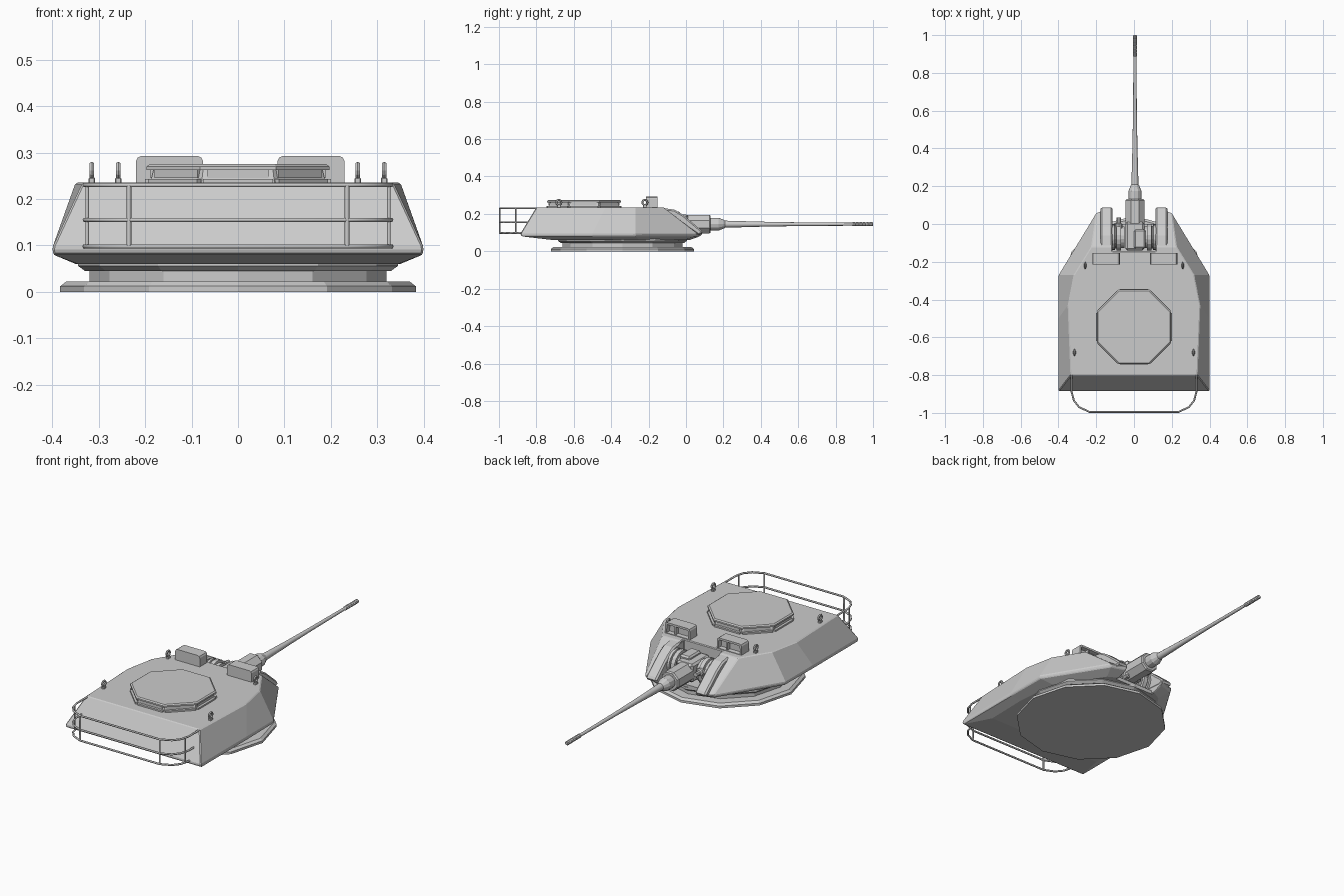
import bpy, bmesh, math
from mathutils import Vector

if "Cube" in bpy.data.objects:
    bpy.data.objects.remove(bpy.data.objects["Cube"])


def finish(name, bm, bevel=0, smooth=False):
    bmesh.ops.recalc_face_normals(bm, faces=bm.faces)
    me = bpy.data.meshes.new(name)
    bm.to_mesh(me)
    bm.free()
    if smooth:
        for p in me.polygons:
            p.use_smooth = len(p.vertices) == 4
    ob = bpy.data.objects.new(name, me)
    bpy.context.collection.objects.link(ob)
    if bevel:
        m = ob.modifiers.new("bevel", 'BEVEL')
        m.width, m.segments, m.limit_method = bevel, 1, 'ANGLE'
    return ob


def loft(name, rings, bevel=0, smooth=False):
    bm = bmesh.new()
    vs = [[bm.verts.new(p) for p in r] for r in rings]
    n = len(vs[0])
    for a, b in zip(vs, vs[1:]):
        for i in range(n):
            bm.faces.new((a[i], a[(i + 1) % n], b[(i + 1) % n], b[i]))
    bm.faces.new(vs[0])
    bm.faces.new(vs[-1])
    return finish(name, bm, bevel, smooth)


def lathe(name, c, axis, profile, sides, turn=0, smooth=False):
    """Profile of (distance along axis, radius) turned about a line through c."""
    rings = []
    for d, r in profile:
        ring = []
        for i in range(sides):
            a = math.radians(turn) + 2 * math.pi * i / sides
            u, v = r * math.cos(a), r * math.sin(a)
            off = {'x': (d, u, v), 'y': (u, d, v), 'z': (u, v, d)}[axis]
            ring.append(Vector(c) + Vector(off))
        rings.append(ring)
    return loft(name, rings, smooth=smooth)


def box(name, x, y, z, bevel=0):
    rings = [[(x[0], y[0], h), (x[1], y[0], h), (x[1], y[1], h), (x[0], y[1], h)] for h in z]
    return loft(name, rings, bevel)


def tube(name, pts, r):
    cu = bpy.data.curves.new(name, 'CURVE')
    cu.dimensions = '3D'
    cu.bevel_depth, cu.bevel_resolution, cu.use_fill_caps = r, 1, True
    s = cu.splines.new('POLY')
    s.points.add(len(pts) - 1)
    for p, q in zip(s.points, pts):
        p.co = (*q, 1)
    ob = bpy.data.objects.new(name, cu)
    bpy.context.collection.objects.link(ob)
    return ob


def outline(half, z):
    return [(x, y, z) for x, y in half] + [(-x, y, z) for x, y in reversed(half)]


# Turret ring
RC = (0, -.34, 0)
lathe("base_ring", RC, 'z', [(0, .383), (.012, .383), (.022, .37)], 12)
lathe("ring_neck", RC, 'z', [(.02, .32), (.05, .32)], 12)
lathe("ring_collar", RC, 'z', [(.045, .33), (.056, .345), (.068, .345)], 12)

# Faceted hull with a notch for the gun
top = [(.335, -.8), (.35, -.43), (.318, -.27), (.225, -.12), (.115, -.12), (.115, -.145)]
mid = [(.4, -.885), (.4, -.5), (.4, -.27), (.2, .06), (.115, .09), (.115, -.145)]
low = [(.398, -.88), (.398, -.5), (.395, -.27), (.195, .05), (.115, .075), (.115, -.145)]
bot = [(.345, -.71), (.35, -.48), (.33, -.25), (.17, -.01), (.115, .02), (.115, -.145)]
loft("hull", [outline(bot, .06), outline(low, .08), outline(mid, .095), outline(top, .235)], .004)
loft("notch_floor", [[(-.12, -.15, z), (.12, -.15, z), (.12, .0, z), (-.12, .0, z)] for z in (.06, .08)])

# Raised cheek plates either side of the gun
for s in (-1, 1):
    prof = [(-.15, .1), (-.15, .236), (-.06, .222), (-.015, .195), (.085, .11), (.09, .095), (.06, .085)]
    loft("cheek_plate", [[(s * x, y, z) for y, z in prof] for x in (.114, .177)], .008)

# Mantlet drums, breech block and supporting trunnions
GX, GZ = .005, .145
for s in (-1, 1):
    lathe("mantlet_drum", (0, -.07, GZ), 'x',
          [(s * .05, .058), (s * .068, .058), (s * .07, .07), (s * .092, .07), (s * .094, .06),
           (s * .1, .06), (s * .102, .068), (s * .116, .068)], 18, smooth=False)
box("breech_block", (-.045, .055), (-.14, .01), (.1, .197), .01)
box("breech_cover", (.0, .062), (-.13, -.03), (.12, .212), .008)
lathe("coaxial_gun", (-.08, 0, .165), 'y', [(-.06, .02), (.0, .02), (.004, .012), (.035, .012)], 8)

# Main gun: octagonal sleeve, collar, tapering barrel and slotted muzzle
lathe("gun_sleeve", (GX, 0, GZ), 'y', [(-.03, .054), (.125, .054), (.132, .048)], 8, 22.5)
lathe("gun_collar", (GX, 0, GZ), 'y', [(.12, .034), (.175, .034), (.205, .022), (.21, .018)], 12)
lathe("barrel", (GX, 0, GZ), 'y', [(.2, .019), (.42, .013), (.6, .01), (.89, .008)], 12, smooth=True)
muzzle = [(.885, .008), (.89, .011)]
for i in range(5):
    y = .91 + i * .018
    muzzle += [(y - .006, .011), (y - .003, .009), (y, .011)]
lathe("muzzle_brake", (GX, 0, GZ), 'y', muzzle + [(.996, .011), (1, .008)], 10)

# Sight housings with recessed windows facing forward
for x0, x1 in ((-.22, -.075), (.085, .23)):
    bm = bmesh.new()
    pts = [(x0, .23), (x1, .23), (x1, .281), (x1 - .004, .289), (x1 - .012, .293),
           (x0 + .012, .293), (x0 + .004, .289), (x0, .281)]
    b, f = [[bm.verts.new((x, y, z)) for x, z in pts] for y in (-.215, -.153)]
    for i in range(8):
        bm.faces.new((b[i], b[(i + 1) % 8], f[(i + 1) % 8], f[i]))
    bm.faces.new(b)
    win = bm.faces.new(f)
    bmesh.ops.recalc_face_normals(bm, faces=bm.faces)
    bmesh.ops.inset_region(bm, faces=[win], thickness=.011)
    bmesh.ops.inset_region(bm, faces=[win], thickness=.003, depth=-.022)
    finish("sight_housing", bm)
    xm = x0 + (x1 - x0) * .6
    box("sight_divider", (xm - .004, xm + .004), (-.18, -.155), (.24, .284))

# Octagonal hatch with vision blocks round its rim
HC = (0, -.545, 0)
k = 1 / math.cos(math.pi / 8)
lathe("hatch_ring", HC, 'z', [(.232, .19 * k), (.262, .182 * k)], 8, 22.5)
lathe("hatch_lid", HC, 'z', [(.262, .197 * k), (.27, .197 * k), (.275, .19 * k)], 8, 22.5)
for i in range(8):
    a = math.radians(45 * i)
    ca, sa = math.cos(a), math.sin(a)
    for nm, w, r0, r1, z0, z1 in (("hatch_sill", .075, .18, .2, .234, .243),
                                  ("vision_block", .066, .175, .189, .245, .262)):
        ob = box(nm, (r0, r1), (-w, w), (z0, z1))
        ob.location = HC
        ob.rotation_euler.z = a

# Lifting eyes
for s in (-1, 1):
    for x, y in ((.258, -.22), (.315, -.68)):
        box("eye_base", (s * x - .007, s * x + .007), (y - .01, y + .01), (.232, .246), .002)
        bpy.ops.mesh.primitive_torus_add(major_segments=12, minor_segments=6, major_radius=.0135,
                                         minor_radius=.0055, location=(s * x, y, .261),
                                         rotation=(0, math.pi / 2, 0))
        bpy.context.object.name = "lifting_eye"

# Rear stowage rails and posts
for z, y0 in ((.23, -.8), (.155, -.84), (.098, -.87)):
    half = [(.33, y0), (.33, -.89), (.318, -.935), (.29, -.97), (.235, -.995)]
    tube("stowage_rail", outline(half, z), .005)
for s in (-1, 1):
    tube("rail_post", [(s * .235, -.995, .098), (s * .235, -.995, .23)], .005)
    tube("rail_side_post", [(s * .325, -.91, .098), (s * .325, -.91, .23)], .004)
